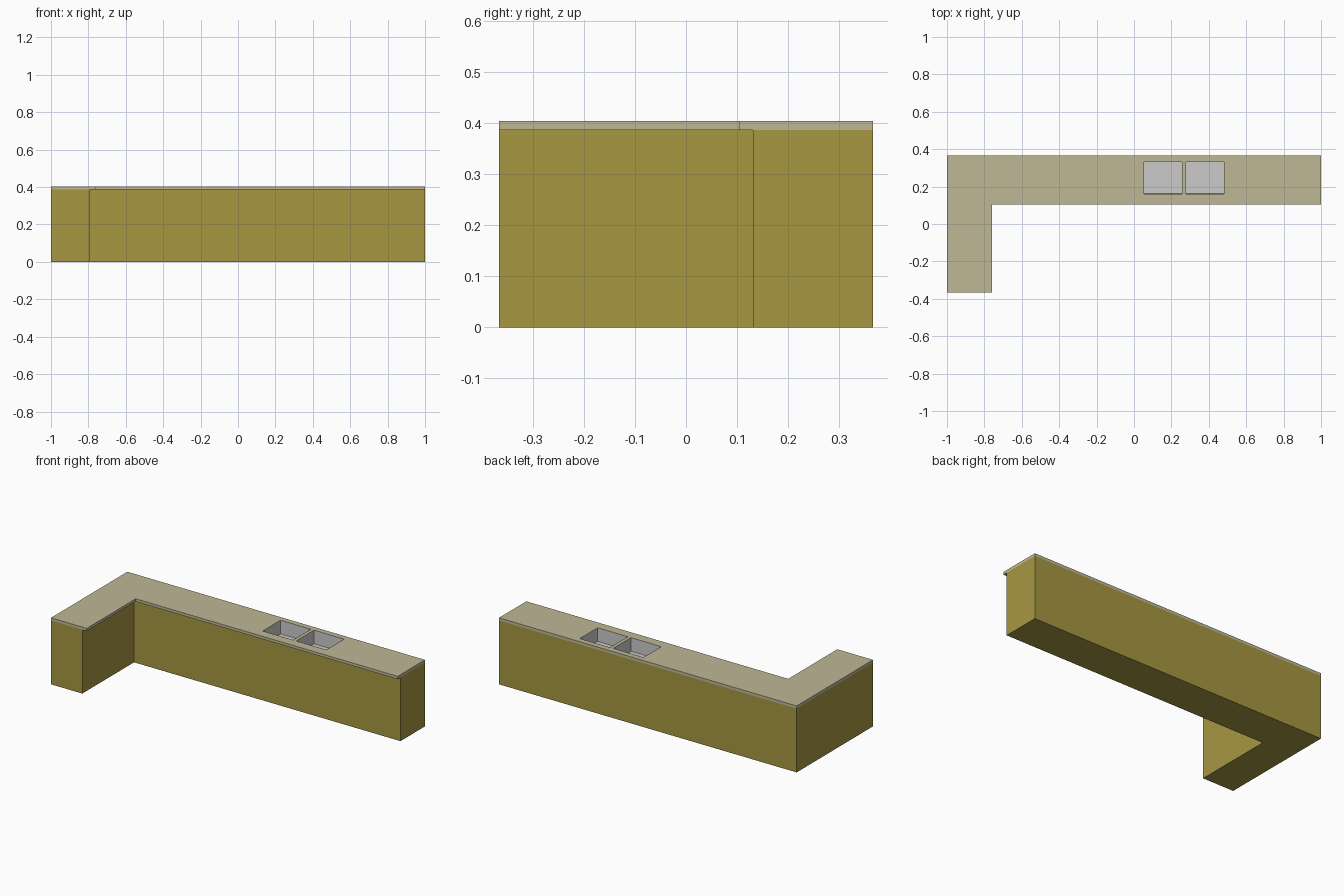
import bpy, bmesh

if "Cube" in bpy.data.objects:
    bpy.data.objects.remove(bpy.data.objects["Cube"])

CAB_H, TOP_H = 0.387, 0.404
BACK, FRONT = 0.366, -0.366
BASIN_DEPTH = 0.082
SINKS = {"left": (0.053, 0.257), "right": (0.278, 0.481)}
SINK_Y = (0.161, 0.332)


def material(name, rgb):
    m = bpy.data.materials.new(name)
    m.diffuse_color = (*rgb, 1)
    m.use_nodes = True
    m.node_tree.nodes["Principled BSDF"].inputs["Base Color"].default_value = m.diffuse_color
    return m


def add_object(name, bm, mat=None):
    mesh = bpy.data.meshes.new(name)
    bm.to_mesh(mesh)
    bm.free()
    obj = bpy.data.objects.new(name, mesh)
    bpy.context.collection.objects.link(obj)
    if mat:
        mesh.materials.append(mat)
    return obj


def prism(name, outline, z0, z1, mat=None, open_top=False, inward=False):
    """Extrude a flat outline from z0 to z1, optionally as an open box."""
    bm = bmesh.new()
    base = bm.faces.new([bm.verts.new((x, y, z0)) for x, y in outline])
    ext = bmesh.ops.extrude_face_region(bm, geom=[base], use_keep_orig=True)["geom"]
    for v in ext:
        if isinstance(v, bmesh.types.BMVert):
            v.co.z = z1
    bmesh.ops.recalc_face_normals(bm, faces=bm.faces[:])
    if open_top:
        top = [f for f in bm.faces if all(v.co.z == max(z0, f.verts[0].co.z) and v.co.z > z0 + 1e-5 for v in f.verts)]
        bmesh.ops.delete(bm, geom=top, context="FACES_ONLY")
    if inward:
        bmesh.ops.reverse_faces(bm, faces=bm.faces[:])
    return add_object(name, bm, mat)


def l_shape(inner_x, inner_y):
    return [(-1, FRONT), (inner_x, FRONT), (inner_x, inner_y),
            (1, inner_y), (1, BACK), (-1, BACK)]


def rect(x0, x1, y0, y1):
    return [(x0, y0), (x1, y0), (x1, y1), (x0, y1)]


wood = material("cabinet_finish", (0.38, 0.31, 0.055))
stone = material("counter_finish", (0.52, 0.48, 0.30))

# L-shaped cabinet body, closed by the countertop
prism("cabinet", l_shape(-0.79, 0.131), 0, CAB_H, wood, open_top=True)

# Overhanging countertop
counter = prism("countertop", l_shape(-0.76, 0.104), CAB_H, TOP_H, stone)

# Twin sink basins and their openings
for side, (x0, x1) in SINKS.items():
    cutter = prism(f"{side}_sink_cutter", rect(x0, x1, *SINK_Y), CAB_H - 0.1, TOP_H + 0.1)
    cutter.hide_render = True
    cutter.hide_set(True)
    mod = counter.modifiers.new(f"{side}_sink_opening", "BOOLEAN")
    mod.operation = "DIFFERENCE"
    mod.solver = "EXACT"
    mod.object = cutter
    g = 0.0008
    prism(f"{side}_sink_basin", rect(x0 + g, x1 - g, SINK_Y[0] + g, SINK_Y[1] - g),
          TOP_H - BASIN_DEPTH, TOP_H, open_top=True, inward=True)
